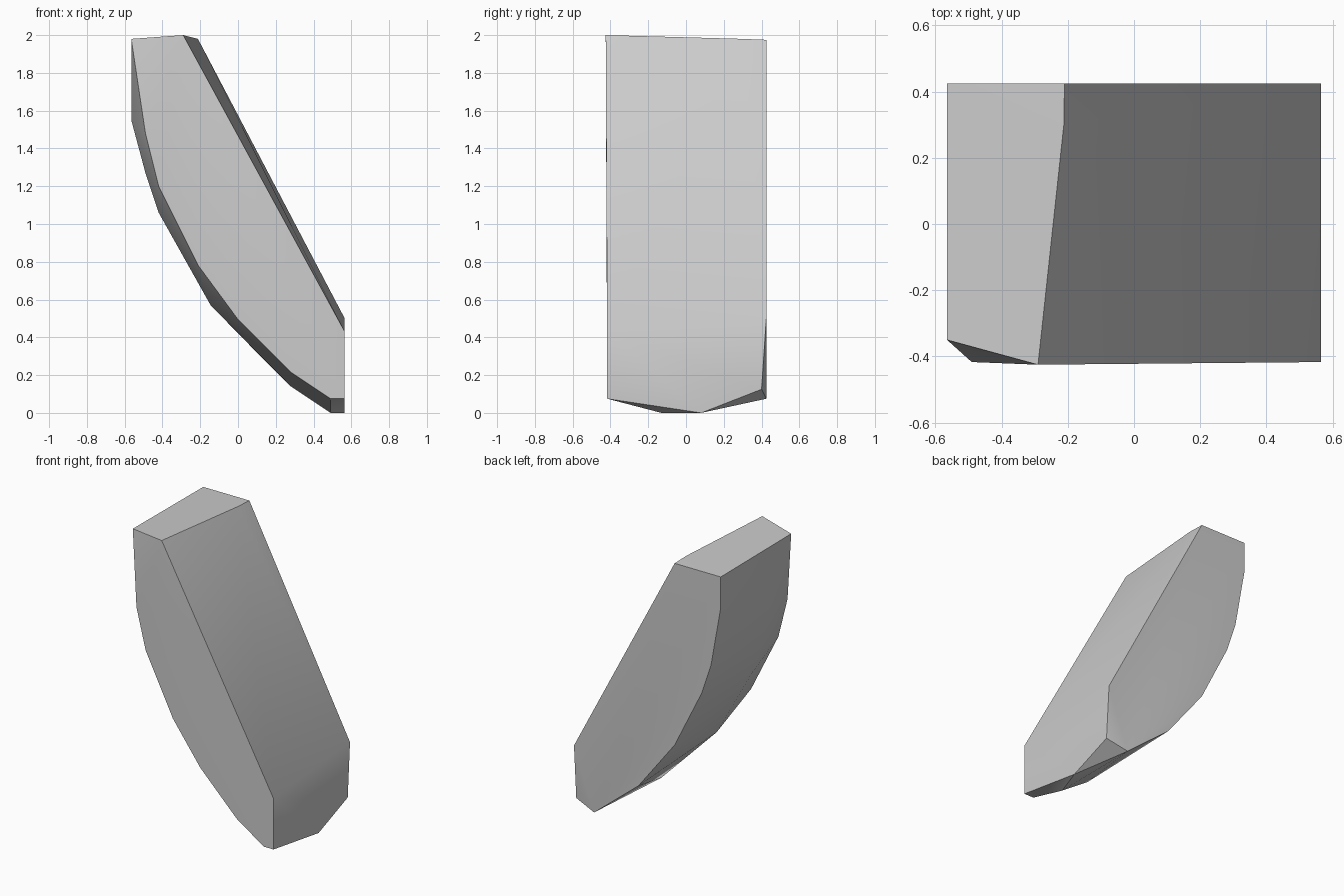
import bpy
import bmesh
import math

if "Cube" in bpy.data.objects:
    bpy.data.objects.remove(bpy.data.objects["Cube"], do_unlink=True)

# Side outlines as (x, z); each sits at its own depth
FRONT, SPINE, BACK = -0.417, -0.13, 0.425
front_outline = [(-0.49, 1.48), (-0.42, 1.2), (-0.21, 0.78), (0, 0.495),
                 (0.28, 0.215), (0.49, 0.075), (0.565, 0.075), (0.565, 0.43)]
spine_outline = [(-0.565, 1.55), (-0.49, 1.27), (-0.42, 1.06),
                 (-0.145, 0.57), (0.28, 0.14), (0.49, 0)]
back_outline = [(-0.565, 1.975), (-0.565, 1.76), (-0.49, 1.34), (-0.42, 1.13),
                (-0.21, 0.71), (0.07, 0.35), (0.41, 0.075),
                (0.565, 0.5), (-0.21, 1.975)]
# Odd corners: top front edge and chipped foot
corners = [(-0.565, -0.35, 1.98), (-0.29, -0.425, 2), (-0.212, 0.3, 1.98),
           (0.565, 0.08, 0), (0.565, 0.4, 0.125)]


def at_depth(outline, y):
    return [(x, y, z) for x, z in outline]


# Closed faceted chunk wrapped around the outlines
bm = bmesh.new()
points = (at_depth(front_outline, FRONT) + at_depth(spine_outline, SPINE)
          + at_depth(back_outline, BACK) + corners)
for p in points:
    bm.verts.new(p)
hull = bmesh.ops.convex_hull(bm, input=bm.verts[:])
loose = {v for v in hull["geom_interior"] + hull["geom_unused"]
         if isinstance(v, bmesh.types.BMVert)}
bmesh.ops.delete(bm, geom=list(loose), context="VERTS")
bmesh.ops.recalc_face_normals(bm, faces=bm.faces[:])

mesh = bpy.data.meshes.new("rock_chunk")
bm.to_mesh(mesh)
bm.free()
rock = bpy.data.objects.new("rock_chunk", mesh)
bpy.context.collection.objects.link(rock)

# Plain grey stone
stone = bpy.data.materials.new("stone_grey")
stone.use_nodes = True
grey = (0.6, 0.6, 0.6, 1)
stone.diffuse_color = grey
stone.node_tree.nodes["Principled BSDF"].inputs["Base Color"].default_value = grey
mesh.materials.append(stone)

# Soft facets, crisp main edges
bpy.ops.object.select_all(action="DESELECT")
rock.select_set(True)
bpy.context.view_layer.objects.active = rock
bpy.ops.object.shade_smooth_by_angle(angle=math.radians(30))
